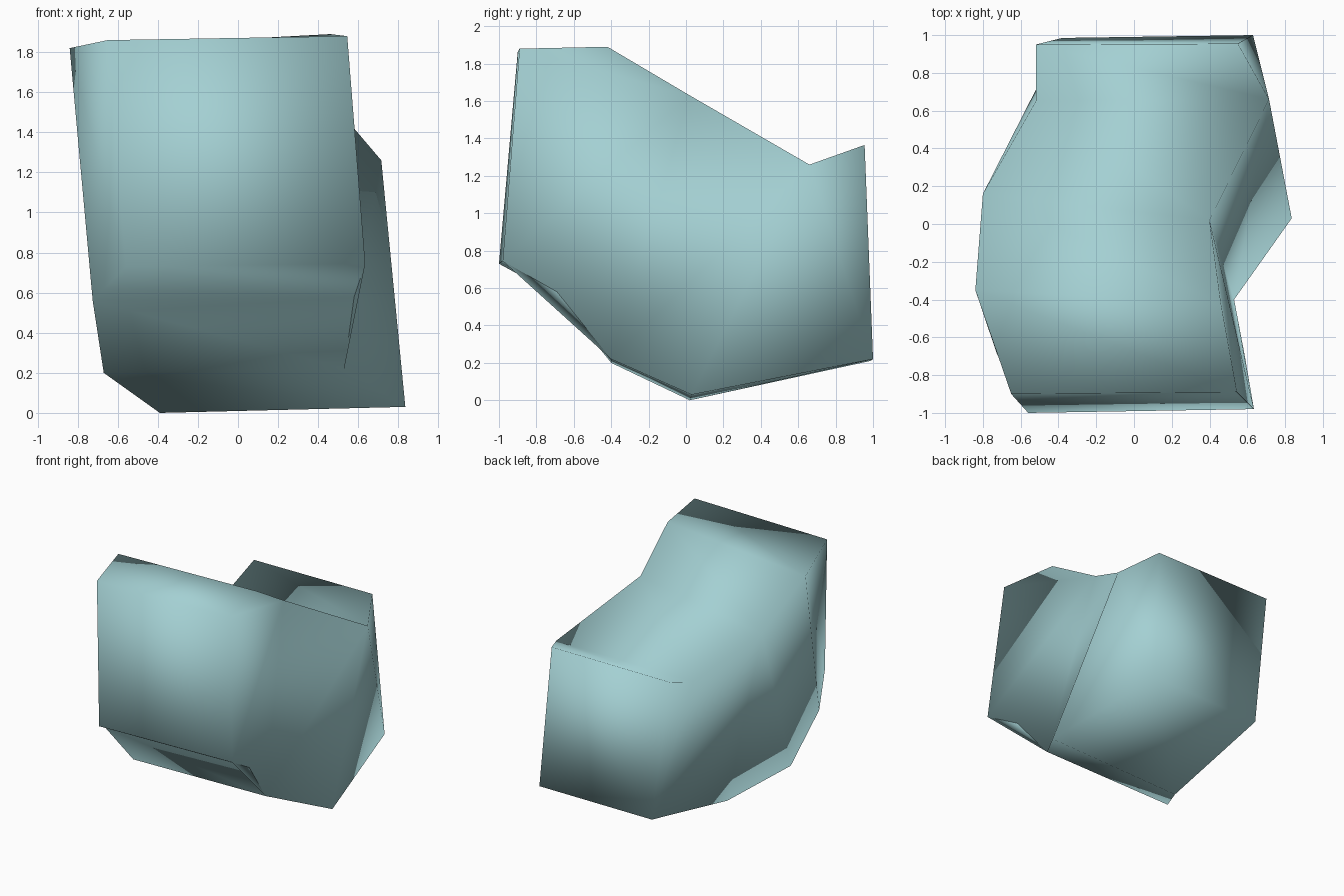
import bpy
import bmesh

cube = bpy.data.objects.get("Cube")
if cube:
    bpy.data.objects.remove(cube, do_unlink=True)

# Outline of each end of the boulder, lettered from the upper front corner
# over the top, down the back and forward along the underside
RIGHT_END = dict(
    a=(.545, -.89, 1.88), b=(.46, -.42, 1.89), c=(.4, .02, 1.63),
    d=(.715, .66, 1.26), e=(.55, .955, 1.365), f=(.63, 1, .22),
    g=(.835, .03, .03), h=(.53, -.4, .22), i=(.585, -.69, .58),
    j=(.635, -.98, .745))
LEFT_END = dict(
    a=(-.65, -.9, 1.86), b=(-.84, -.35, 1.82), c=(-.8, .16, 1.53),
    d=(-.52, .65, 1.25), e=(-.52, .95, 1.36), f=(-.38, .985, .21),
    g=(-.39, .02, 0), h=(-.67, -.4, .2), i=(-.725, -.69, .56),
    j=(-.56, -1, .73))

# Facets of the two uneven ends
RIGHT_FACETS = "abc acj chj hij cdh dgh dfg def"
LEFT_FACETS = "abj bij bci chi cgh cfg cdf def"


def add_end(bm, outline, facets):
    """Create the corners of one end and close it with triangles."""
    corners = {name: bm.verts.new(co) for name, co in outline.items()}
    for facet in facets.split():
        bm.faces.new([corners[name] for name in facet])
    return list(corners.values())


def build_boulder():
    bm = bmesh.new()
    right = add_end(bm, RIGHT_END, RIGHT_FACETS)
    left = add_end(bm, LEFT_END, LEFT_FACETS)

    # Long faces joining the two ends
    for k in range(len(right)):
        bm.faces.new((right[k - 1], right[k], left[k], left[k - 1]))

    bmesh.ops.recalc_face_normals(bm, faces=bm.faces)
    for face in bm.faces:
        face.smooth = True
    mesh = bpy.data.meshes.new("boulder")
    bm.to_mesh(mesh)
    bm.free()
    boulder = bpy.data.objects.new("boulder", mesh)
    bpy.context.collection.objects.link(boulder)
    return boulder


def make_material(name, colour):
    material = bpy.data.materials.new(name)
    material.use_nodes = True
    material.diffuse_color = colour
    shader = material.node_tree.nodes["Principled BSDF"]
    shader.inputs["Base Color"].default_value = colour
    return material


boulder = build_boulder()
boulder.data.materials.append(make_material("pale teal", (.37, .63, .65, 1)))
